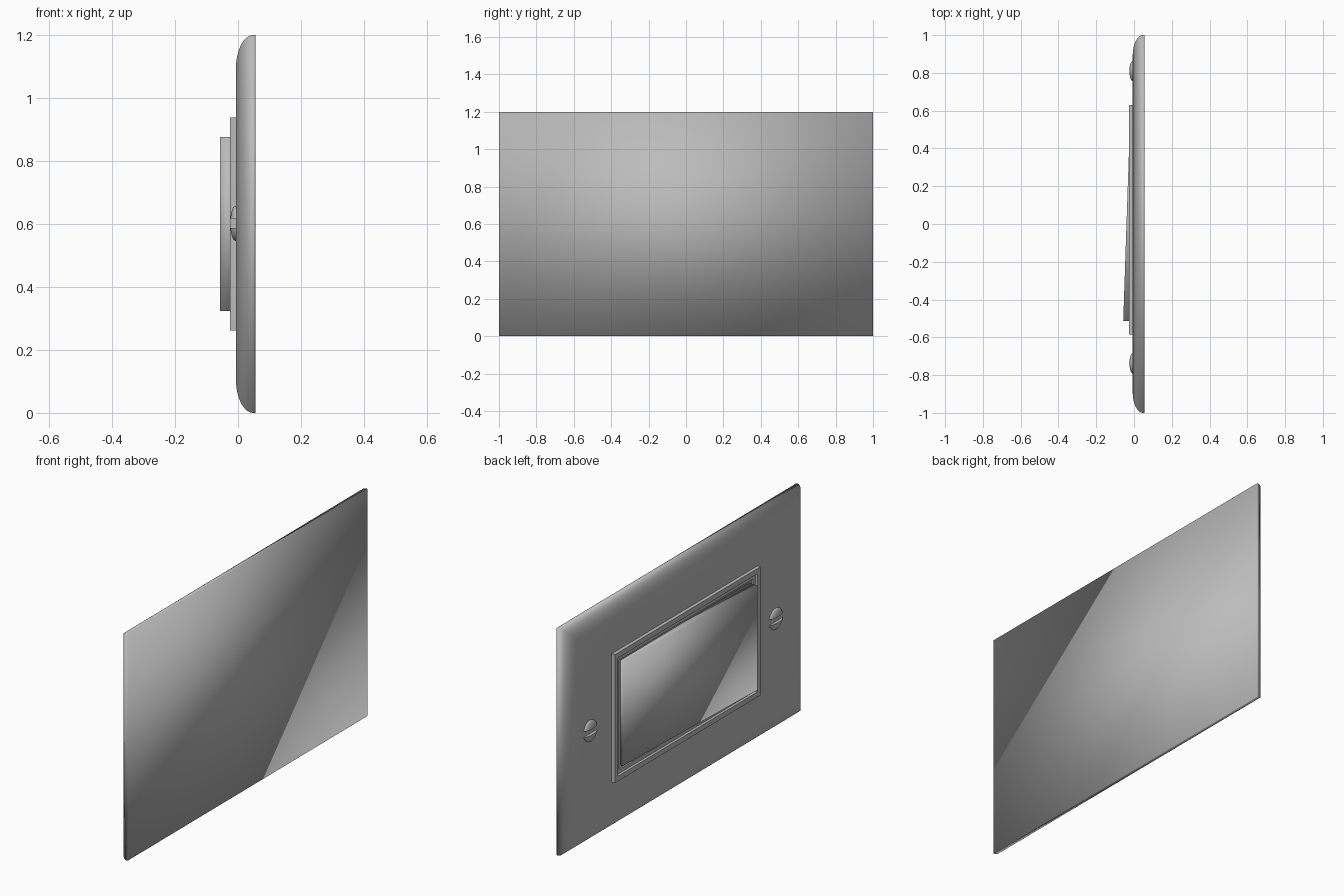
import bpy, bmesh, math
from mathutils import Vector

cube = bpy.data.objects.get("Cube")
if cube:
    bpy.data.objects.remove(cube, do_unlink=True)

grey = bpy.data.materials.new("grey_plastic")
grey.use_nodes = True
colour = (0.5, 0.5, 0.5, 1)
grey.diffuse_color = colour
grey.node_tree.nodes["Principled BSDF"].inputs["Base Color"].default_value = colour


def finish(name, bm, smooth_angle=None):
    bmesh.ops.recalc_face_normals(bm, faces=bm.faces)
    mesh = bpy.data.meshes.new(name)
    bm.to_mesh(mesh)
    bm.free()
    mesh.materials.append(grey)
    obj = bpy.data.objects.new(name, mesh)
    bpy.context.collection.objects.link(obj)
    bpy.ops.object.select_all(action='DESELECT')
    obj.select_set(True)
    bpy.context.view_layer.objects.active = obj
    if smooth_angle is None:
        bpy.ops.object.shade_smooth()
    else:
        bpy.ops.object.shade_smooth_by_angle(angle=math.radians(smooth_angle))
    return obj


def loft(bm, centre, half, profile):
    """Stack rectangles in the YZ plane; profile is (inset, x) from back to front."""
    rings = []
    for inset, x in profile:
        hy, hz = half[0] - inset, half[1] - inset
        rings.append([bm.verts.new((x, centre[0] + sy * hy, centre[1] + sz * hz))
                      for sy, sz in ((-1, -1), (1, -1), (1, 1), (-1, 1))])
    for a, b in zip(rings, rings[1:]):
        for i in range(4):
            j = (i + 1) % 4
            bm.faces.new((a[i], a[j], b[j], b[i]))
    bm.faces.new(rings[0])
    bm.faces.new(rings[-1])
    return rings[-1]


# Wall plate with rounded front edges and a flat back
STEPS = 10
profile = [(0, 0.055)]
for i in range(STEPS + 1):
    t = math.pi / 2 * i / STEPS
    profile.append((0.11 * (1 - math.cos(t)), 0.048 - 0.055 * math.sin(t)))
bm = bmesh.new()
loft(bm, (0, 0.6), (1, 0.6), profile)
finish("wall_plate", bm)

# Raised switch surround with a stepped inner rim
centre = (0.022, 0.6)
bm = bmesh.new()
loft(bm, centre, (0.608, 0.339),
     [(0, 0), (0, -0.026), (0.027, -0.026), (0.03, -0.016),
      (0.05, -0.016), (0.05, -0.008)])
finish("switch_surround", bm, 30)

# Tilted rocker, standing proud at the -y end
bm = bmesh.new()
top = loft(bm, centre, (0.535, 0.277), [(0, -0.004), (0, -0.057)])
for v in top:
    if v.co.y > 0:
        v.co.x = -0.021
finish("rocker", bm)

# Slotted dome screws: two dome halves either side of a straight slot
for name, y in (("screw_left", 0.81), ("screw_right", -0.738)):
    bm = bmesh.new()
    for side in (-1, 1):
        half = bmesh.new()
        bmesh.ops.create_uvsphere(half, u_segments=32, v_segments=16, radius=0.056)
        for v in half.verts:
            v.co.x *= 0.32
        for co, no in (((0.004, 0, 0), (1, 0, 0)), ((0, 0, side * 0.015), (0, 0, -side))):
            cut = bmesh.ops.bisect_plane(half, geom=half.verts[:] + half.edges[:] + half.faces[:],
                                         plane_co=co, plane_no=no, clear_outer=True)
            edges = [e for e in cut["geom_cut"] if isinstance(e, bmesh.types.BMEdge)]
            bmesh.ops.contextual_create(half, geom=edges)
        bmesh.ops.translate(half, verts=half.verts, vec=Vector((-0.007, y, 0.602)))
        temp = bpy.data.meshes.new("screw_half")
        half.to_mesh(temp)
        half.free()
        bm.from_mesh(temp)
        bpy.data.meshes.remove(temp)
    finish(name, bm, 30)
